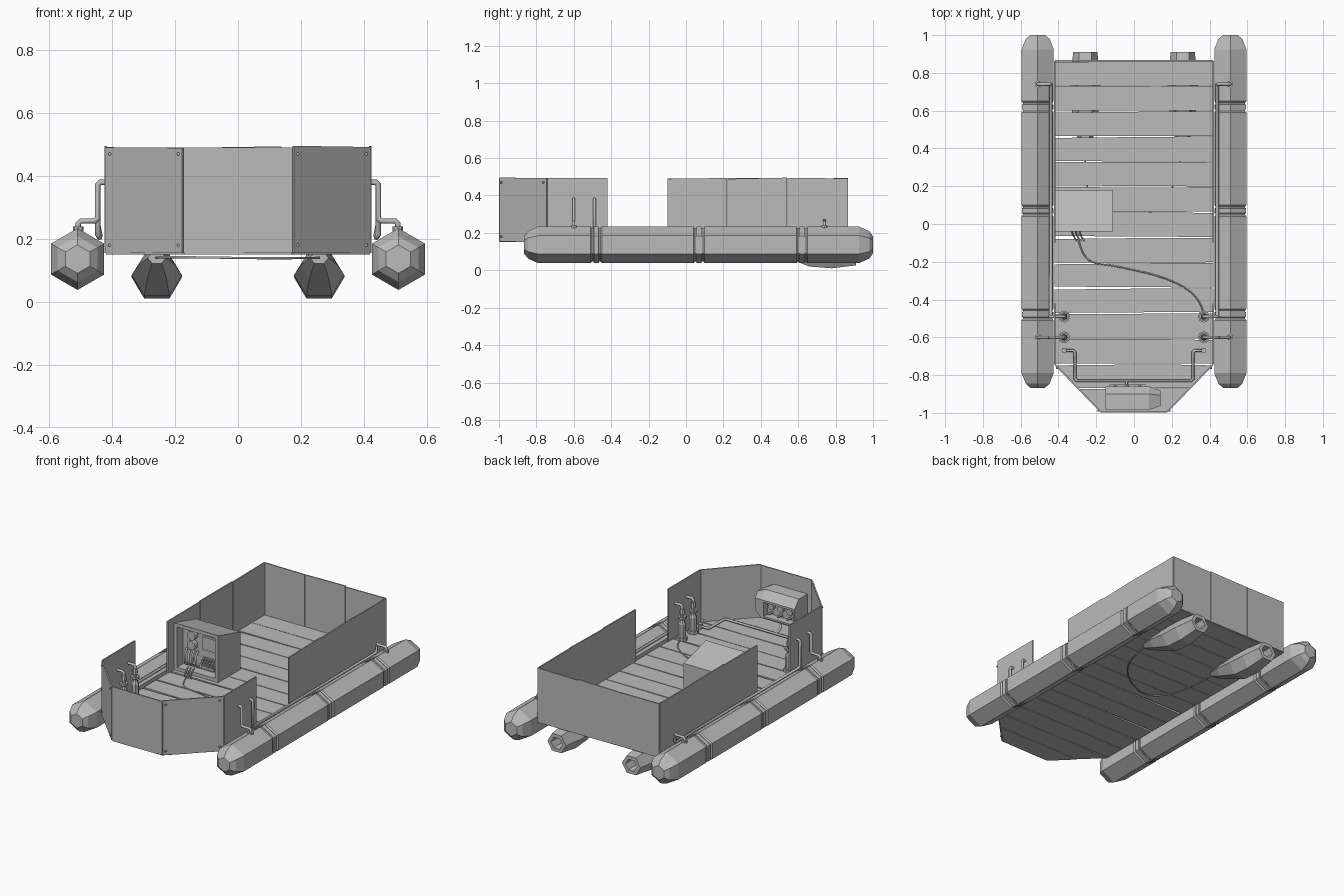
import bpy, bmesh, math, random
from mathutils import Vector, Matrix

random.seed(4)
if "Cube" in bpy.data.objects:
    bpy.data.objects.remove(bpy.data.objects["Cube"])

grey = bpy.data.materials.new("plain grey")
grey.use_nodes = True
grey.diffuse_color = (0.5, 0.5, 0.5, 1)
grey.node_tree.nodes["Principled BSDF"].inputs["Base Color"].default_value = (0.5, 0.5, 0.5, 1)


def finish(name, bm):
    bmesh.ops.recalc_face_normals(bm, faces=bm.faces)
    mesh = bpy.data.meshes.new(name)
    bm.to_mesh(mesh)
    bm.free()
    mesh.materials.append(grey)
    ob = bpy.data.objects.new(name, mesh)
    bpy.context.collection.objects.link(ob)
    return ob


def loft(name, rings, bm=None):
    """Skin a list of equal-length point rings and cap both ends."""
    own = bm is None
    bm = bm or bmesh.new()
    rows = [[bm.verts.new(p) for p in ring] for ring in rings]
    n = len(rows[0])
    for a, b in zip(rows, rows[1:]):
        for i in range(n):
            bm.faces.new((a[i], a[(i + 1) % n], b[(i + 1) % n], b[i]))
    bm.faces.new(rows[0][::-1])
    bm.faces.new(rows[-1])
    return finish(name, bm) if own else bm


def hex_ring(x, y, z, rx, rz, turn=0.5):
    angles = [math.tau * (i + turn) / 6 for i in range(6)]
    return [(x + rx * math.cos(a), y, z + rz * math.sin(a)) for a in angles]


def prism(name, outline, z0, z1):
    return loft(name, [[(x, y, z) for x, y in outline] for z in (z0, z1)])


def box(name, lo, hi):
    return prism(name, [(lo[0], lo[1]), (hi[0], lo[1]), (hi[0], hi[1]), (lo[0], hi[1])], lo[2], hi[2])


def cylinder(name, centre, r, depth, axis="Z", sides=8, r2=None):
    bm = bmesh.new()
    turn = Matrix.Rotation(math.pi / 2, 4, "X") if axis == "Y" else Matrix()
    bmesh.ops.create_cone(bm, cap_ends=True, segments=sides, radius1=r, radius2=r if r2 is None else r2,
                          depth=depth, matrix=Matrix.Translation(centre) @ turn)
    return finish(name, bm)


def pipe(name, points, r=0.009, smooth=False):
    curve = bpy.data.curves.new(name, "CURVE")
    curve.dimensions = "3D"
    curve.bevel_depth = r
    curve.bevel_resolution = 1
    curve.use_fill_caps = True
    s = curve.splines.new("NURBS" if smooth else "POLY")
    s.points.add(len(points) - 1)
    for p, co in zip(s.points, points):
        p.co = (*co, 1)
    if smooth:
        s.use_endpoint_u = True
        s.order_u = 3
        s.resolution_u = 6
    ob = bpy.data.objects.new(name, curve)
    bpy.context.collection.objects.link(ob)
    curve.materials.append(grey)
    bpy.ops.object.select_all(action="DESELECT")
    ob.select_set(True)
    bpy.context.view_layer.objects.active = ob
    bpy.ops.object.convert(target="MESH")
    return ob


def recess(ob, direction, rim, depth):
    """Sink a framed panel into the face that looks along direction."""
    bm = bmesh.new()
    bm.from_mesh(ob.data)
    d = Vector(direction)
    face = max(bm.faces, key=lambda f: f.normal.dot(d) * f.calc_area())
    bmesh.ops.inset_region(bm, faces=[face], thickness=rim)
    inner = bmesh.ops.extrude_discrete_faces(bm, faces=[face])["faces"][0]
    bmesh.ops.translate(bm, verts=inner.verts, vec=-d * depth)
    bm.to_mesh(ob.data)
    bm.free()


# Deck planks with uneven gaps, narrowing at the bow
def half_width(y):
    return 0.42 if y > -0.74 else 0.17 + 0.25 * (y + 1) / 0.26


edges = [0.865 - 0.1338 * i for i in range(13)] + [-0.87, -1.0]
for i, (back, front) in enumerate(zip(edges, edges[1:])):
    gap = [random.choice((0.001, 0.003, 0.008)) for _ in range(4)]
    b, f = half_width(back), half_width(front)
    prism(f"deck_plank_{i + 1}", [(-f, front + gap[0]), (f, front + gap[1]), (b, back - gap[2]),
                                  (b * 0.3, back - 0.002), (-b, back - gap[3])], 0.15, 0.166)


# Wall panels, each a thin upright sheet between two plan points
def wall(name, a, b, pieces=1, t=0.008):
    a, b = Vector(a), Vector(b)
    side = Vector((-(b - a).y, (b - a).x)).normalized() * t / 2
    for k in range(pieces):
        p, q = a.lerp(b, k / pieces), a.lerp(b, (k + 1) / pieces)
        along = (q - p).normalized() * 0.001
        p, q = p + along, q - along
        tops = [0.492 + random.uniform(-0.004, 0.004) for _ in range(2)]
        rings = [[(*(e - side), 0.155), (*(e + side), 0.155), (*(e + side), h), (*(e - side), h)]
                 for e, h in zip((p, q), tops)]
        loft(f"{name}_{k + 1}", rings)


wall("bow_wall", (-0.175, -0.995), (0.175, -0.995))
wall("stern_wall", (-0.42, 0.863), (0.42, 0.863), 3)
for s, label in ((1, "left"), (-1, "right")):
    wall(f"{label}_bow_slant_wall", (s * 0.175, -0.995), (s * 0.42, -0.742))
    wall(f"{label}_front_wall", (s * 0.42, -0.742), (s * 0.42, -0.42))
    wall(f"{label}_rear_wall", (s * 0.42, -0.1), (s * 0.42, 0.863), 3)
    for z in (0.18, 0.47):
        for x, y in ((0.408, -0.76), (0.19, -0.985)):
            cylinder(f"{label}_rivet", (s * x, y, z), 0.005, 0.016, "Y", 6)

    # Six-sided pontoon with tapered ends and three grooved joints
    profile = [(-0.867, 0.045), (-0.845, 0.073), (-0.79, 0.098)]
    for j in (-0.48, 0.07, 0.62):
        profile += [(j - 0.03, 0.098), (j - 0.022, 0.09), (j - 0.014, 0.09), (j - 0.013, 0.097),
                    (j + 0.013, 0.097), (j + 0.014, 0.09), (j + 0.022, 0.09), (j + 0.03, 0.098)]
    profile += [(0.925, 0.098), (0.98, 0.073), (1.0, 0.045)]
    loft(f"{label}_pontoon", [hex_ring(s * 0.51, y, 0.136, r, r) for y, r in profile])

    # Thruster pod under the stern with a hollow nozzle
    x = s * 0.258
    shape = [(0.42, 0.14, 0.03, 0.02), (0.52, 0.115, 0.06, 0.045), (0.66, 0.085, 0.08, 0.075),
             (0.78, 0.078, 0.08, 0.078), (0.85, 0.08, 0.07, 0.07), (0.91, 0.08, 0.064, 0.062),
             (0.91, 0.08, 0.04, 0.038), (0.8, 0.08, 0.036, 0.034)]
    loft(f"{label}_thruster", [hex_ring(x, y, z, rx, rz, 0) for y, z, rx, rz in shape])

    # Valve bottles
    for n, y in enumerate((-0.6, -0.49)):
        for part, z, r, d, r2 in (("base", 0.175, 0.032, 0.02, 0.032), ("body", 0.225, 0.023, 0.08, 0.023),
                                  ("shoulder", 0.275, 0.023, 0.02, 0.012), ("neck", 0.305, 0.012, 0.05, 0.012),
                                  ("collar", 0.305, 0.025, 0.014, 0.025), ("cap", 0.345, 0.017, 0.03, 0.012)):
            cylinder(f"{label}_valve_{part}_{n + 1}", (s * 0.37, y, z), r, d, "Z", 8, r2)

    # Air pipes from the valves to the pontoon
    over = [(0.37, 0.34), (0.37, 0.372), (0.378, 0.38), (0.438, 0.38), (0.446, 0.372)]
    drop = [(0.446, 0.265), (0.454, 0.257), (0.5, 0.257), (0.508, 0.249), (0.508, 0.22)]
    pipe(f"{label}_front_air_pipe", [(s * px, -0.6, pz) for px, pz in over + drop])
    pipe(f"{label}_long_air_pipe", [(s * px, -0.49, pz) for px, pz in over] +
         [(s * 0.446, -0.49, 0.215), (s * 0.44, -0.48, 0.205), (s * 0.44, 0.73, 0.205),
          (s * 0.44, 0.74, 0.215)] + [(s * px, 0.74, pz) for px, pz in drop])
    for y in (-0.6, 0.74):
        cylinder(f"{label}_pontoon_fitting", (s * 0.508, y, 0.232), 0.017, 0.016)

    # Floor pipe fitting
    cylinder(f"{label}_floor_fitting", (s * 0.37, -0.67, 0.18), 0.014, 0.03)

# Floor pipe running around the bow
half = [(0.37, -0.67), (0.322, -0.67), (0.312, -0.68), (0.312, -0.82), (0.302, -0.83)]
pipe("bow_floor_pipe", [(x, y, 0.18) for x, y in half] + [(-x, y, 0.18) for x, y in half[::-1]], 0.008)
pipe("bow_pipe_riser", [(-0.04, -0.83, 0.18), (-0.04, -0.87, 0.19), (-0.04, -0.9, 0.26)], 0.008)

# Side console with a sloping top and a sunken instrument panel
side = [(-0.04, 0.166), (0.18, 0.166), (0.18, 0.4), (-0.04, 0.46)]
console = loft("side_console", [[(x, y, z) for y, z in side] for x in (-0.415, -0.11)])
recess(console, (0, -1, 0), 0.03, 0.06)
for i, z in enumerate((0.39, 0.33)):
    cylinder(f"console_gauge_{i + 1}", (-0.32, 0.008, z), 0.028, 0.03, "Y", 12)
for i in range(4):
    x = -0.36 + 0.025 * i
    pipe(f"console_tube_{i + 1}", [(x, 0.01, 0.3), (x, -0.01, 0.27), (x, -0.01, 0.21), (x, 0.01, 0.2)], 0.007)
box("console_shelf", (-0.25, -0.03, 0.22), (-0.145, 0.02, 0.235))
for row in range(3):
    for col in range(6):
        x, y, z = -0.247 + 0.017 * col, -0.028 + 0.016 * row, 0.235 + 0.012 * row
        box("console_key", (x, y, z), (x + 0.013, y + 0.013, z + 0.012))
box("console_screen", (-0.25, 0.005, 0.32), (-0.15, 0.022, 0.4))

# Bow console fixed to the front wall
cross = [(-0.86, 0.235), (-0.86, 0.35), (-0.9, 0.4), (-0.985, 0.4), (-0.985, 0.235)]
rings = [[(x, -0.92 + (y + 0.92) * k, 0.315 + (z - 0.315) * k) for y, z in cross]
         for x, k in ((-0.15, 1), (0.08, 1), (0.14, 0.65))]
bow = loft("bow_console", rings)
recess(bow, (0, 1, 0), 0.018, 0.04)
for i, x in enumerate((-0.1, -0.035, 0.03)):
    cylinder(f"bow_dial_{i + 1}", (x, -0.89, 0.31), 0.02, 0.02, "Y", 10)
    pipe(f"bow_lever_{i + 1}", [(x, -0.9, 0.27), (x, -0.855, 0.275)], 0.007)
box("bow_console_shelf", (-0.13, -0.9, 0.245), (0.06, -0.85, 0.255))

# Loose cables over and under the deck
for i in range(3):
    x = -0.33 + 0.02 * i
    pipe(f"deck_cable_{i + 1}", [(x, -0.02, 0.2), (x, -0.06, 0.172), (x + 0.03, -0.09, 0.17)], 0.004, True)
pipe("deck_long_cable", [(-0.3, -0.05, 0.17), (-0.28, -0.2, 0.168), (-0.1, -0.22, 0.168),
                         (0.2, -0.29, 0.168), (0.36, -0.4, 0.17), (0.37, -0.49, 0.17)], 0.004, True)
pipe("under_deck_cable", [(-0.258, 0.44, 0.14), (-0.27, 0.2, 0.142), (-0.15, -0.05, 0.142),
                          (0.1, 0.05, 0.138), (0.25, 0.25, 0.14), (0.258, 0.44, 0.14)], 0.004, True)
